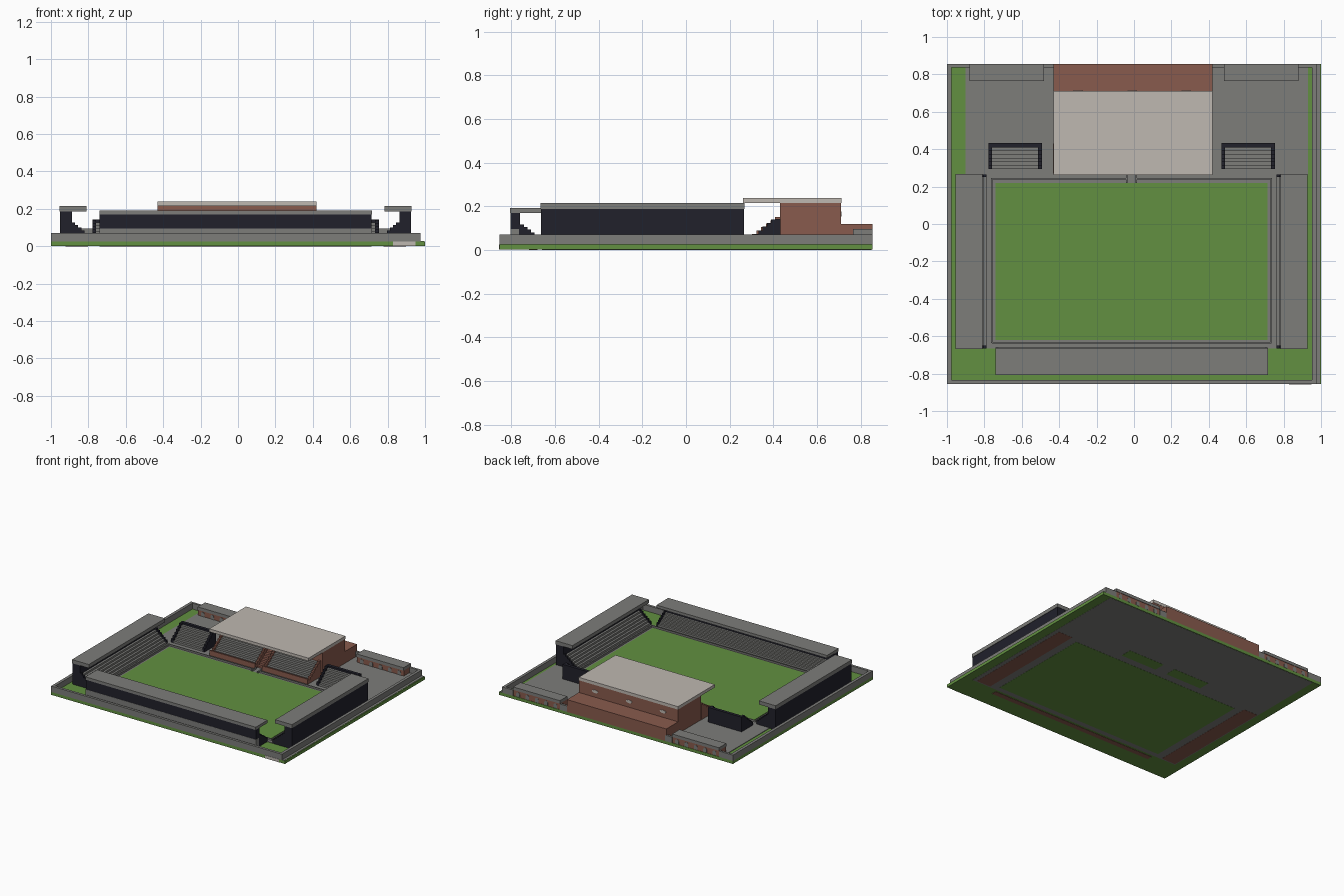
import bpy, bmesh, math
from mathutils import Matrix, Vector

cube = bpy.data.objects.get("Cube")
if cube:
    bpy.data.objects.remove(cube, do_unlink=True)


def material(name, rgb):
    m = bpy.data.materials.new(name)
    m.use_nodes = True
    m.diffuse_color = (*rgb, 1)
    node = m.node_tree.nodes["Principled BSDF"]
    node.inputs["Base Color"].default_value = (*rgb, 1)
    node.inputs["Roughness"].default_value = 0.9
    return m


GRASS = material("grass green", (0.122, 0.28, 0.052))
CONCRETE = material("concrete grey", (0.205, 0.205, 0.195))
DARK = material("dark navy cladding", (0.015, 0.015, 0.024))
BRICK = material("red brick", (0.25, 0.105, 0.075))
PALE = material("pale roof", (0.52, 0.48, 0.44))
CX = -0.0125  # centre line of the ground


def prism(name, pts, x0, x1, mat, matrix=Matrix()):
    """Extrude a (y, z) outline along x, then place it."""
    bm = bmesh.new()
    face = bm.faces.new([bm.verts.new((x0, y, z)) for y, z in pts])
    ext = bmesh.ops.extrude_face_region(bm, geom=[face])
    new = [v for v in ext["geom"] if isinstance(v, bmesh.types.BMVert)]
    bmesh.ops.translate(bm, verts=new, vec=(x1 - x0, 0, 0))
    bmesh.ops.recalc_face_normals(bm, faces=bm.faces)
    mesh = bpy.data.meshes.new(name)
    bm.to_mesh(mesh)
    bm.free()
    mesh.transform(matrix)
    mesh.materials.append(mat)
    obj = bpy.data.objects.new(name, mesh)
    bpy.context.collection.objects.link(obj)
    return obj


def box(name, x, y, z, mat, matrix=Matrix()):
    pts = [(y[0], z[0]), (y[1], z[0]), (y[1], z[1]), (y[0], z[1])]
    return prism(name, pts, x[0], x[1], mat, matrix)


def steps(n, depth, z0, z1, lift=0.0):
    """Outline of n terrace steps climbing towards +y."""
    pts = [(depth, 0.025), (0, 0.025)]
    for i in range(n):
        z = z0 + (z1 - z0) * i / (n - 1) + lift
        pts += [(depth * i / n, z), (depth * (i + 1) / n, z)]
    return pts


def stand(name, origin, angle, half, n, depth, top, back, wall, end=0.015, mat=DARK):
    """Terrace with stepped end walls and a rear wall; returns its placement."""
    m = Matrix.Translation(Vector((*origin, 0))) @ Matrix.Rotation(math.radians(angle), 4, 'Z')
    prism(name + "_terrace", steps(n, depth, 0.045, top), -half + end, half - end, CONCRETE, m)
    for side in (-1, 1):
        a, b = sorted((side * half, side * (half - end)))
        prism(name + "_end_wall", steps(n, depth, 0.045, top, 0.012), a, b, mat, m)
    if back:
        box(name + "_rear_wall", (-half, half), (depth, back), (0.025, wall), mat, m)
    return m


# Ground, paving and pitch
box("ground", (-1, 1), (-0.855, 0.855), (0.002, 0.025), GRASS)
box("rear_paving", (-0.9, 0.93), (0.26, 0.85), (0.024, 0.029), CONCRETE)
box("pitch_surround", (CX - 0.78, CX + 0.78), (-0.665, 0.27), (0.024, 0.029), CONCRETE)
box("pitch", (CX - 0.7275, CX + 0.7275), (-0.62, 0.22), (0.028, 0.032), GRASS)
box("side_pavement", (0.975, 0.994), (-0.855, 0.855), (0.024, 0.027), CONCRETE)
box("entrance_plate", (0.83, 0.95), (-0.857, -0.85), (0.002, 0.025), PALE)

# Underside
box("underside_paving", (-0.93, 0.93), (-0.66, 0.85), (0.001, 0.003), CONCRETE)
box("underside_pitch", (CX - 0.7275, CX + 0.7275), (-0.62, 0.22), (0, 0.002), GRASS)
for s in (-1, 1):
    a, b = sorted((CX + s * 0.79, CX + s * 0.91))
    box("underside_side_stand", (a, b), (-0.65, 0.25), (0, 0.002), BRICK)
    a, b = sorted((CX + s * 0.05, CX + s * 0.36))
    box("underside_main_stand", (a, b), (0.28, 0.37), (0, 0.002), GRASS)
box("underside_front_stand", (-0.73, 0.7), (-0.72, -0.68), (0, 0.003), BRICK)

# Boundary walls
WALL = (0.024, 0.07)
box("boundary_wall_right", (-1, -0.977), (-0.855, 0.855), WALL, CONCRETE)
box("boundary_wall_left", (0.953, 0.975), (-0.855, 0.855), WALL, CONCRETE)
box("boundary_wall_front", (-1, 0.975), (-0.855, -0.835), WALL, CONCRETE)
for x in ((-1, -0.88), (-0.48, -0.42), (0.42, 0.48), (0.88, 0.975)):
    box("boundary_wall_back", x, (0.838, 0.855), WALL, CONCRETE)

# Low wall around the pitch, open in front of the main stand
LOW = (0.028, 0.042)
for s in (-1, 1):
    e = CX + s * 0.7475
    box("pitch_wall_side", (e - 0.004, e + 0.004), (-0.635, 0.245), LOW, CONCRETE)
    g = CX + s * 0.025
    box("pitch_wall_back", (min(e, g), max(e, g)), (0.237, 0.245), LOW, CONCRETE)
    box("tunnel_wall", (g - 0.004, g + 0.004), (0.22, 0.275), LOW, CONCRETE)
box("pitch_wall_front", (CX - 0.7475, CX + 0.7475), (-0.639, -0.631), LOW, CONCRETE)

# Two covered side stands
for s, label in ((-1, "right"), (1, "left")):
    name = label + "_stand"
    m = stand(name, (CX + s * 0.775, -0.2), -90 * s, 0.465, 6, 0.1, 0.115, 0.163, 0.187)
    box(name + "_roof", (-0.467, 0.467), (0.022, 0.166), (0.187, 0.215), CONCRETE, m)

# Covered front stand
m = stand("front_stand", (CX, -0.66), 180, 0.7275, 6, 0.1, 0.105, 0.143, 0.17)
box("front_stand_base", (-0.7285, 0.7285), (0.105, 0.145), (0.025, 0.095), CONCRETE, m)
box("front_stand_roof", (-0.729, 0.729), (0.003, 0.147), (0.17, 0.192), CONCRETE, m)

# Open corner terraces beside the main stand
for s in (-1, 1):
    stand("corner_terrace", (CX + s * 0.6225, 0.295), 0, 0.143, 6, 0.113, 0.128, 0.137, 0.142, 0.02)

# Main stand: two seating banks, brick building and pale roof
for s in (-1, 1):
    stand("main_bank", (CX + s * 0.225, 0.28), 0, 0.195, 7, 0.15, 0.14, None, 0, 0.018, BRICK)
    x = CX + s * 0.225
    box("main_bank_front_wall", (x - 0.195, x + 0.195), (0.27, 0.281), (0.025, 0.068), BRICK)
prism("main_central_stair", [(y + 0.3, z) for y, z in steps(6, 0.13, 0.04, 0.12)],
      CX - 0.031, CX + 0.031, BRICK)
box("main_building", (-0.43, 0.42), (0.43, 0.71), (0.025, 0.215), BRICK)
box("main_rear_block", (-0.43, 0.42), (0.705, 0.855), (0.025, 0.12), BRICK)
box("main_roof", (-0.43, 0.42), (0.262, 0.712), (0.215, 0.238), PALE)


def arch(w, h, n=8):
    """Round-topped opening outline, centred, standing on zero."""
    r = w / 2
    top = [(r * math.cos(math.pi * i / n), h - r + r * math.sin(math.pi * i / n)) for i in range(n + 1)]
    return [(-r, 0), (r, 0)] + top


QUARTER = Matrix.Rotation(math.pi / 2, 4, 'Z')

# Oval windows on the rear of the main building
oval = [(0.026 * math.cos(t * math.pi / 8), 0.012 * math.sin(t * math.pi / 8)) for t in range(16)]
for x in (-0.3, -0.01, 0.28):
    prism("rear_window", oval, 0, 0.004, PALE, Matrix.Translation((x, 0.709, 0.165)) @ QUARTER)

# Turnstile blocks with arched doors on both faces
for s in (-1, 1):
    a, b = sorted((s * 0.48, s * 0.88))
    box("turnstile_block", (a, b), (0.77, 0.852), (0.025, 0.072), BRICK)
    box("turnstile_roof", (a, b), (0.765, 0.855), (0.072, 0.095), CONCRETE)
    for i in range(5):
        x = a + 0.04 + i * 0.08
        for y in (0.768, 0.85):
            prism("turnstile_door", arch(0.03, 0.036), 0, 0.004, CONCRETE,
                  Matrix.Translation((x, y + 0.004 * (y < 0.8) - 0.004 * (y < 0.8), 0.027)) @ QUARTER
                  @ Matrix.Translation((0, 0, 0)))
